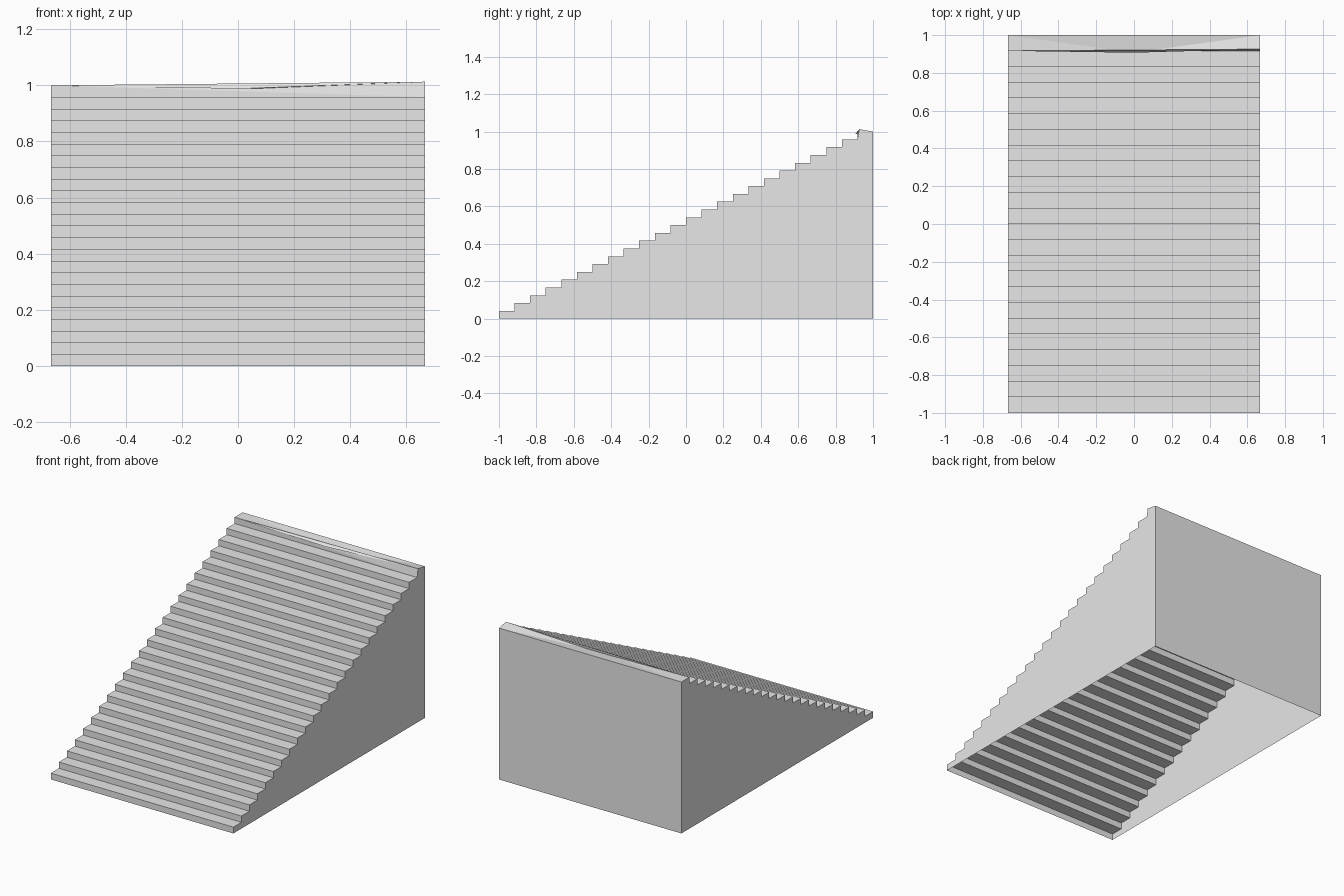
import bpy
import bmesh
from mathutils import Vector

cube = bpy.data.objects.get("Cube")
if cube:
    bpy.data.objects.remove(cube, do_unlink=True)

STEPS = 24
HALF = 2 / 3
RUN, RISE = 2 / STEPS, 1 / STEPS

# Plain grey stone
stone = bpy.data.materials.new("grey stone")
stone.use_nodes = True
grey = (0.8, 0.8, 0.8, 1)
stone.diffuse_color = grey
stone.node_tree.nodes["Principled BSDF"].inputs["Base Color"].default_value = grey

# Side outline: a riser and a tread for each step, then down the back
profile = [(-1, 0)]
for i in range(STEPS):
    y = -1 + i * RUN
    profile += [(y, (i + 1) * RISE), (y + RUN, (i + 1) * RISE)]
profile.append((1, 0))

bm = bmesh.new()
right = [bm.verts.new((-HALF, y, z)) for y, z in profile]
left = [bm.verts.new((HALF, y, z)) for y, z in profile]

# Treads, risers and back, leaving the underside open
for i in range(len(profile) - 1):
    bm.faces.new((right[i], left[i], left[i + 1], right[i + 1]))

# Stepped side walls
bm.faces.new(right)
bm.faces.new(left[::-1])

# Warped front lip of the top step: sags in the middle, lifts at the left end
lip = len(profile) - 3
edge = bm.edges.get((right[lip], left[lip]))
middle = bmesh.utils.edge_split(edge, right[lip], 0.5)[1]
middle.co = Vector((0, 0.907, 0.988))
left[lip].co = Vector((HALF, 0.926, 1.013))
bmesh.ops.triangulate(bm, faces=list(middle.link_faces))

bmesh.ops.recalc_face_normals(bm, faces=bm.faces[:])
mesh = bpy.data.meshes.new("staircase")
bm.to_mesh(mesh)
bm.free()
mesh.materials.append(stone)
staircase = bpy.data.objects.new("staircase", mesh)
bpy.context.collection.objects.link(staircase)
